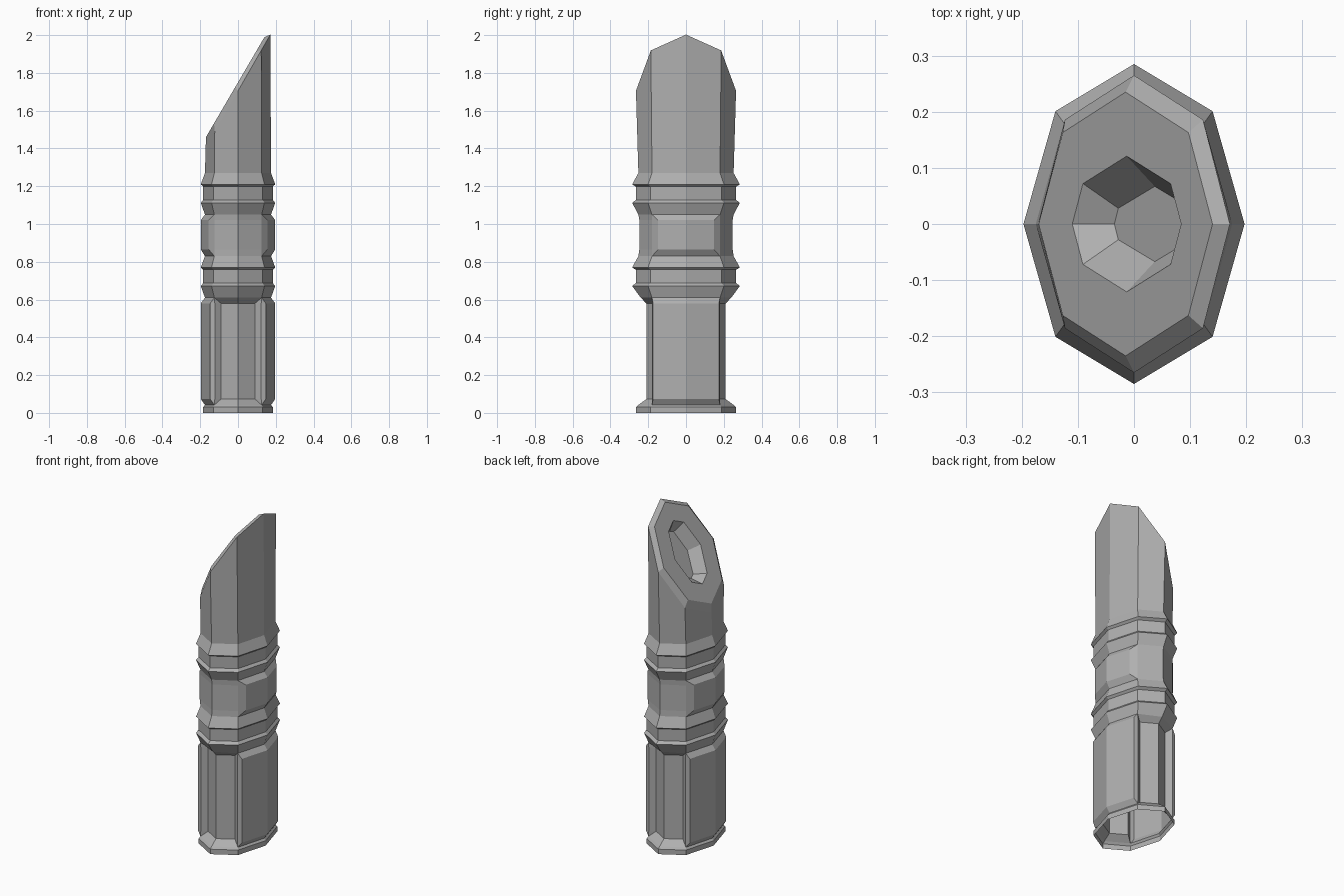
import bpy, bmesh

if "Cube" in bpy.data.objects:
    bpy.data.objects.remove(bpy.data.objects["Cube"])

dark_grey = bpy.data.materials.new("dark_grey")
dark_grey.diffuse_color = (0.43, 0.43, 0.43, 1)
dark_grey.use_nodes = True
dark_grey.node_tree.nodes["Principled BSDF"].inputs["Base Color"].default_value = dark_grey.diffuse_color


def ring(quarter, height, cx=0.0):
    """Mirror five quarter points (+x axis to +y axis) into a closed 16-point ring."""
    q = quarter
    loop = q + [(-x, y) for x, y in q[-2::-1]]
    loop += [(x, -y) for x, y in loop[-2:0:-1]]
    z = height if callable(height) else (lambda x: height)
    return [(x + cx, y, z(x + cx)) for x, y in loop]


def octagon(rx, dx, dy, ry):
    """Eight-sided section; the corner is tripled so it can meet panelled sections."""
    return [(rx, 0), (dx, dy), (dx, dy), (dx, dy), (0, ry)]


def loft(name, rings, cap=False):
    bm = bmesh.new()
    rows = [[bm.verts.new(p) for p in r] for r in rings]
    for a, b in zip(rows, rows[1:]):
        n = len(a)
        for i in range(n):
            j = (i + 1) % n
            bm.faces.new((a[i], a[j], b[j], b[i]))
    if cap:
        bm.faces.new(rows[-1])
    bmesh.ops.remove_doubles(bm, verts=bm.verts, dist=0.0005)
    bmesh.ops.dissolve_degenerate(bm, edges=bm.edges, dist=0.0005)
    bm.normal_update()
    mesh = bpy.data.meshes.new(name)
    bm.to_mesh(mesh)
    bm.free()
    mesh.materials.append(dark_grey)
    obj = bpy.data.objects.new(name, mesh)
    bpy.context.collection.objects.link(obj)
    return obj


# Cross-sections
foot = octagon(0.185, 0.131, 0.188, 0.265)
neck = octagon(0.175, 0.125, 0.180, 0.252)
waist = octagon(0.175, 0.125, 0.180, 0.240)
flare = octagon(0.197, 0.140, 0.201, 0.285)
band = octagon(0.184, 0.131, 0.188, 0.266)
grip_panels = [(0.197, 0), (0.147, 0.174), (0.123, 0.18), (0.09, 0.157), (0, 0.21)]
mid_panels = [(0.197, 0), (0.155, 0.147), (0.125, 0.18), (0.125, 0.18), (0, 0.247)]

# Lower grip: raised side panels, sunken front and back panels, open underneath
loft("grip", [ring(foot, 0), ring(foot, 0.03), ring(neck, 0.042),
              ring(grip_panels, 0.073), ring(grip_panels, 0.58), ring(waist, 0.61)])


# Two flared collars with a panelled section between them
def collar(z, below):
    return [ring(below, z), ring(flare, z + 0.062), ring(band, z + 0.077),
            ring(band, z + 0.148), ring(flare, z + 0.16), ring(neck, z + 0.22)]


loft("collars", collar(0.61, waist)
     + [ring(mid_panels, 0.865), ring(mid_panels, 1.02)]
     + collar(1.05, neck))


# Slanted head with bevelled rim and a sunken socket
def rim_height(x):
    return 1.705 + 1.74 * x


def face_height(x):
    return 1.75 + 1.71 * x


def floor_height(x):
    return face_height(x - 0.05) - 0.029


loft("slanted_head", [
    ring(neck, 1.27),
    ring(octagon(0.171, 0.123, 0.186, 0.265), rim_height),
    ring(octagon(0.155, 0.112, 0.163, 0.235), face_height, -0.015),
    ring(octagon(0.097, 0.078, 0.072, 0.121), face_height, -0.013),
    ring(octagon(0.072, 0.065, 0.028, 0.067), floor_height, 0.037)], cap=True)
